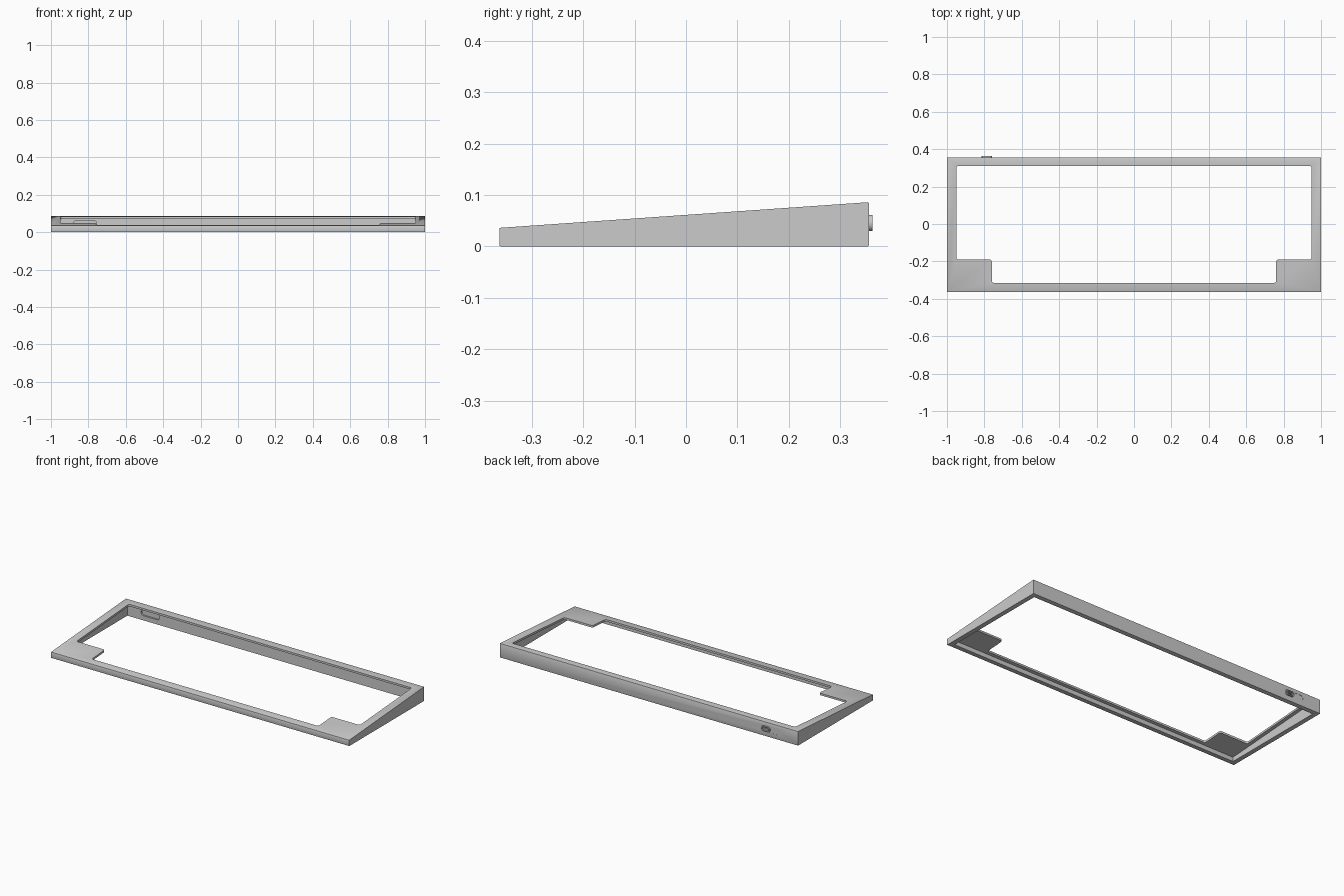
import bpy, bmesh
from mathutils import Vector

if "Cube" in bpy.data.objects:
    bpy.data.objects.remove(bpy.data.objects["Cube"])

X, YF, YB = 1.0, -0.363, 0.356      # outer footprint
ZF, ZB = 0.036, 0.086               # front and back heights
LIP, WALL = 0.012, 0.028            # top plate and wall thickness


def top_z(y):
    return ZF + (ZB - ZF) * (y - YF) / (YB - YF)


def prism(name, points, direction, radius=0, segments=4):
    """Extrude a closed outline, optionally rounding its extruded edges."""
    bm = bmesh.new()
    d = Vector(direction)
    face = bm.faces.new([bm.verts.new(p) for p in points])
    geom = bmesh.ops.extrude_face_region(bm, geom=[face])["geom"]
    bmesh.ops.translate(bm, vec=d, verts=[v for v in geom if isinstance(v, bmesh.types.BMVert)])
    if radius:
        edges = [e for e in bm.edges
                 if abs((e.verts[1].co - e.verts[0].co).normalized().dot(d.normalized())) > 0.999]
        bmesh.ops.bevel(bm, geom=edges, offset=radius, segments=segments,
                        profile=0.5, affect='EDGES')
    bmesh.ops.recalc_face_normals(bm, faces=bm.faces)
    mesh = bpy.data.meshes.new(name)
    bm.to_mesh(mesh)
    bm.free()
    ob = bpy.data.objects.new(name, mesh)
    bpy.context.collection.objects.link(ob)
    return ob


def cut(target, cutter):
    cutter.hide_render = True
    mod = target.modifiers.new("cut", 'BOOLEAN')
    mod.operation, mod.solver, mod.object = 'DIFFERENCE', 'EXACT', cutter
    bpy.context.view_layer.objects.active = target
    bpy.ops.object.modifier_apply(modifier=mod.name)
    bpy.data.objects.remove(cutter)


def pill(name, x0, x1, z0, z1, y0, y1, radius):
    return prism(name, [(x0, y0, z0), (x1, y0, z0), (x1, y0, z1), (x0, y0, z1)],
                 (0, y1 - y0, 0), radius, 6)


# Wedge-shaped case body
case = prism("keyboard_case", [(-X, YF, 0), (-X, YB, 0), (-X, YB, ZB), (-X, YF, ZF)],
             (2 * X, 0, 0), 0.002, 2)

# Hollow underside, leaving walls and a sloping top plate
a, b, cx = YF + WALL, YB - WALL, X - WALL
cut(case, prism("cavity_cutter", [(-cx, a, -0.1), (-cx, b, -0.1),
                                  (-cx, b, top_z(b) - LIP), (-cx, a, top_z(a) - LIP)],
                (2 * cx, 0, 0)))

# Key opening with solid plates in both front corners
half = [(0.76, -0.315), (0.76, -0.19), (0.95, -0.19), (0.95, 0.31)]
outline = half + [(-x, y) for x, y in reversed(half)]
cut(case, prism("opening_cutter", [(x, y, -0.2) for x, y in outline], (0, 0, 0.5), 0.012))

# Cable slot through the back wall
cut(case, pill("slot_cutter", -0.88, -0.757, 0.028, 0.063, 0.30, 0.40, 0.016))

# Plug filling the slot, and the raised socket beside its end
pill("slot_plug", -0.88, -0.757, 0.028, 0.063, 0.338, 0.355, 0.016)
socket = pill("cable_socket", -0.815, -0.758, 0.030, 0.061, 0.345, 0.363, 0.0145)
cut(socket, pill("socket_cutter", -0.809, -0.764, 0.036, 0.055, 0.350, 0.40, 0.009))
tongue = pill("socket_tongue", -0.802, -0.771, 0.043, 0.048, 0.345, 0.361, 0.001)

# Smooth the rounded corners
bpy.ops.object.select_all(action='DESELECT')
for ob in bpy.context.collection.objects:
    ob.select_set(True)
bpy.context.view_layer.objects.active = case
bpy.ops.object.shade_smooth_by_angle(angle=0.6)
